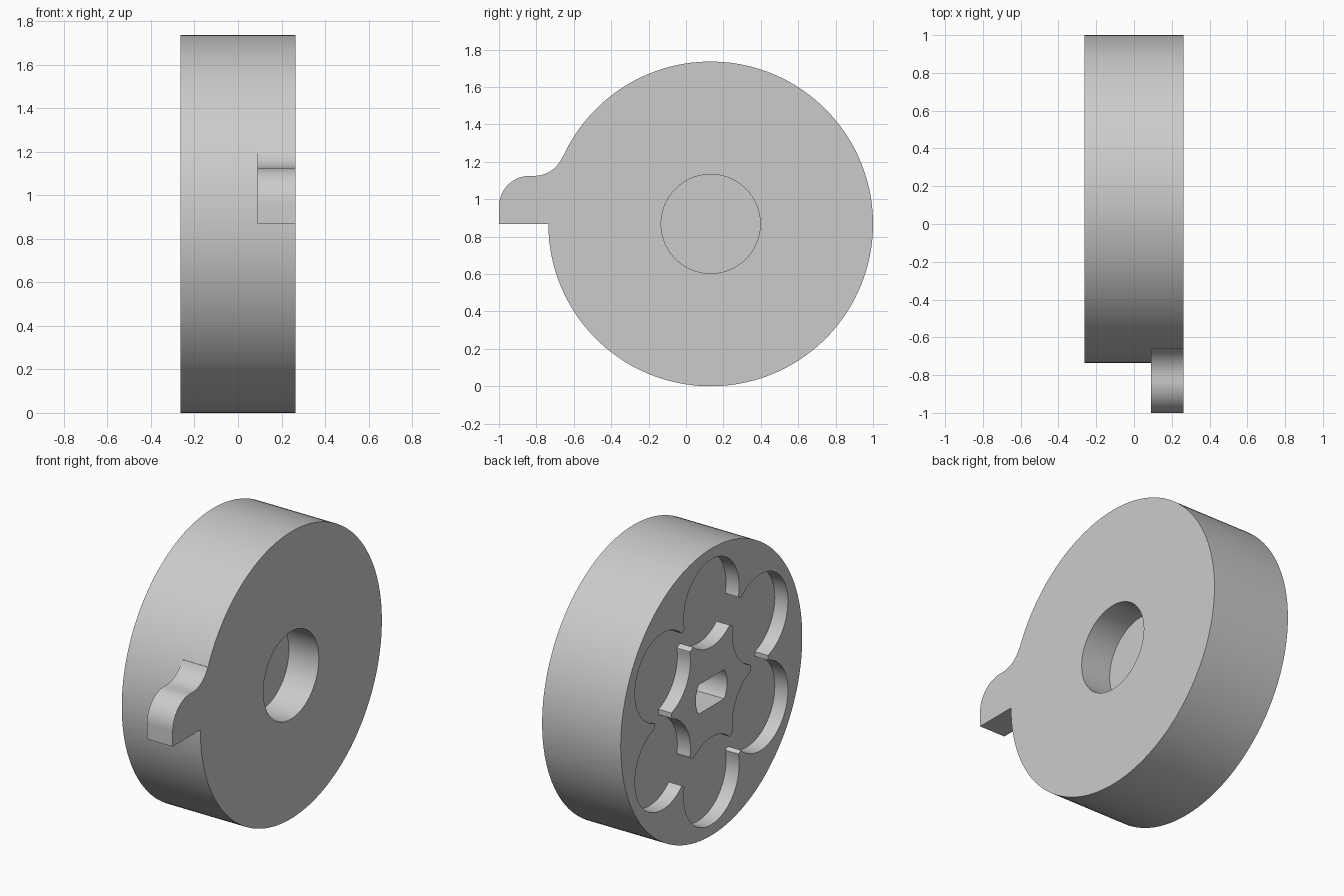
import bpy, bmesh
from math import sin, cos, pi, radians, sqrt, asin

cube = bpy.data.objects.get("Cube")
if cube:
    bpy.data.objects.remove(cube, do_unlink=True)

# Main sizes
HALF = 0.263               # half thickness along x
R = 0.868                  # wheel radius
CY, CZ = 0.132, 0.868      # wheel axis
LOBE_C, LOBE_R = 0.538, 0.265
FINGER_R, HUB_R = 0.54, 0.38
POCKET = 0.088

grey = bpy.data.materials.new("plain_grey")
grey.use_nodes = True
grey.diffuse_color = (0.6, 0.6, 0.6, 1)
grey.node_tree.nodes["Principled BSDF"].inputs["Base Color"].default_value = (0.6, 0.6, 0.6, 1)


def arc(y, z, r, a0, a1, n):
    """Points along an arc, angles in degrees."""
    return [(y + r * cos(radians(a0 + (a1 - a0) * i / n)),
             z + r * sin(radians(a0 + (a1 - a0) * i / n))) for i in range(n + 1)]


def extrude(name, profile, x0, x1):
    """Solid made from a (y, z) outline pushed along x."""
    bm = bmesh.new()
    face = bm.faces.new([bm.verts.new((x0, y, z)) for y, z in profile])
    out = bmesh.ops.extrude_face_region(bm, geom=[face])
    moved = [v for v in out["geom"] if isinstance(v, bmesh.types.BMVert)]
    bmesh.ops.translate(bm, vec=(x1 - x0, 0, 0), verts=moved)
    bmesh.ops.recalc_face_normals(bm, faces=bm.faces)
    mesh = bpy.data.meshes.new(name)
    bm.to_mesh(mesh)
    bm.free()
    mesh.materials.append(grey)
    obj = bpy.data.objects.new(name, mesh)
    bpy.context.collection.objects.link(obj)
    return obj


def combine(target, other, operation):
    mod = target.modifiers.new("combine", "BOOLEAN")
    mod.operation = operation
    mod.solver = "EXACT"
    mod.object = other
    bpy.context.view_layer.objects.active = target
    bpy.ops.object.modifier_apply(modifier=mod.name)


def flower(sign, limit):
    """Six round lobes joined by a ring: sign +1 outer wall, -1 hub wall."""
    pts = []
    for i in range(720):
        a = radians(i / 2)
        phi = (a % (pi / 3)) - pi / 6
        rest = LOBE_R ** 2 - (LOBE_C * sin(phi)) ** 2
        r = limit
        if rest > 0:
            edge = LOBE_C * cos(phi) + sign * sqrt(rest)
            r = max(edge, limit) if sign > 0 else min(edge, limit)
        pts.append((CY + r * cos(a), CZ + r * sin(a)))
    return pts


# Wheel body
wheel = extrude("wheel_body", arc(CY, CZ, R, 0, 360, 160)[:-1], -HALF, HALF)

# Side tab: rounded nose and a fillet running into the rim
tab_profile = [(-0.55, CZ), (-1, CZ)]
tab_profile += arc(-0.835, 0.96, 0.165, 180, 90, 20)
tab_profile += arc(-0.81, 1.285, 0.16, -90, -23.9, 20)
tab_profile += [(-0.55, 1.22)]
tab = extrude("side_tab", tab_profile, 0.09, HALF)
combine(wheel, tab, "UNION")

# Round bore on one side, lobed pocket on the other
bore = extrude("bore_cutter", arc(CY, CZ, 0.265, 0, 360, 96)[:-1], HALF - 0.2, HALF + 0.1)
pocket = extrude("pocket_cutter", flower(1, FINGER_R), -HALF - 0.1, -HALF + POCKET)
combine(wheel, bore, "DIFFERENCE")
combine(wheel, pocket, "DIFFERENCE")

# Six-pointed hub standing in the pocket, flush with the face
hub = extrude("star_hub", flower(-1, HUB_R), -HALF, -HALF + POCKET + 0.01)

# Blind shaft socket with two flats
half_angle = asin(0.088 / 0.15) * 180 / pi
socket_profile = (arc(CY, CZ, 0.15, -half_angle, half_angle, 16)
                  + arc(CY, CZ, 0.15, 180 - half_angle, 180 + half_angle, 16))
socket = extrude("socket_cutter", socket_profile, -HALF - 0.1, -HALF + 0.24)
combine(hub, socket, "DIFFERENCE")
combine(wheel, socket, "DIFFERENCE")

for helper in (tab, bore, pocket, socket):
    bpy.data.objects.remove(helper, do_unlink=True)

# Smooth curved walls, crisp edges
for obj in (wheel, hub):
    bpy.ops.object.select_all(action="DESELECT")
    obj.select_set(True)
    bpy.context.view_layer.objects.active = obj
    bpy.ops.object.shade_smooth_by_angle(angle=radians(30))
